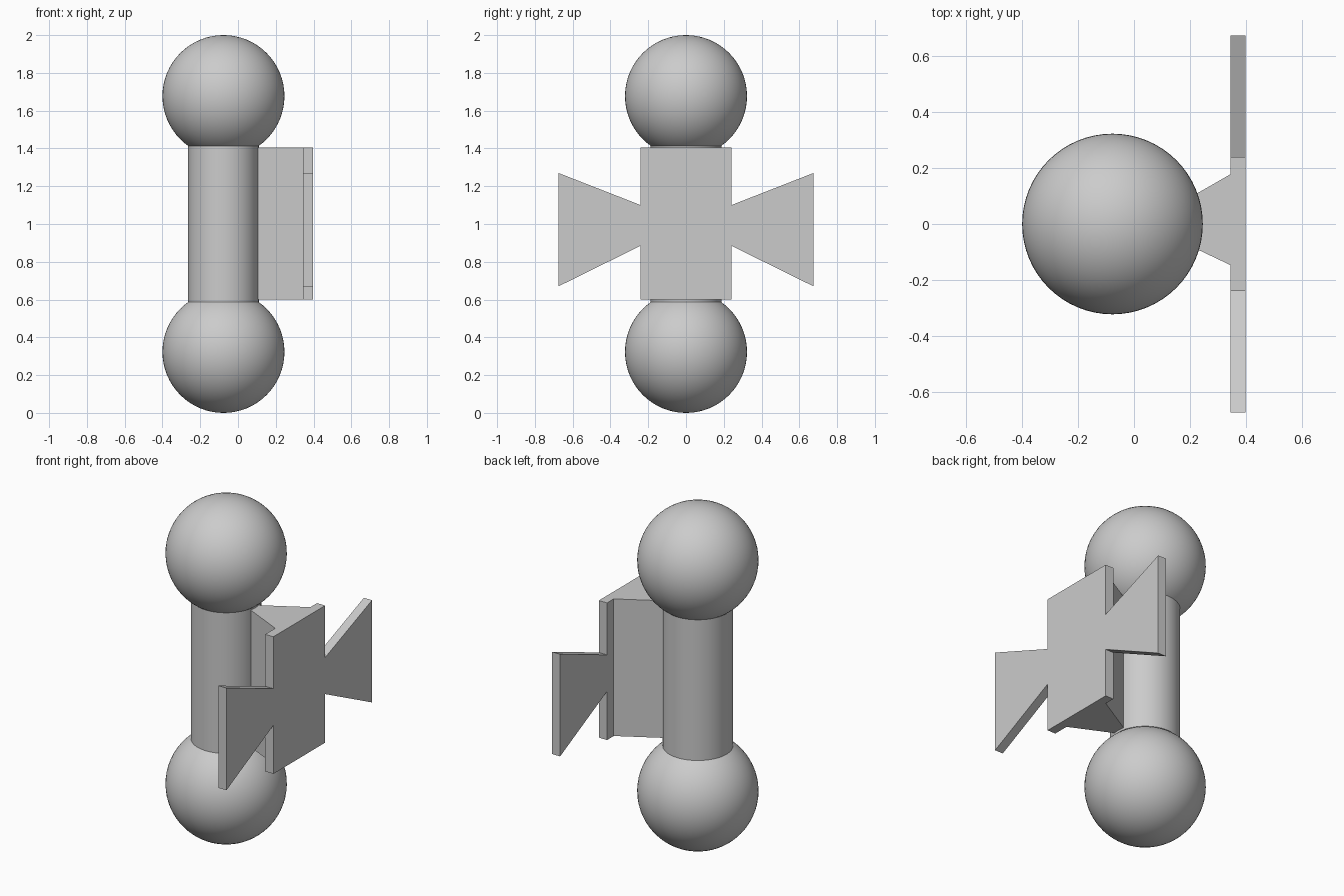
import bpy
import bmesh
from mathutils import Vector

if "Cube" in bpy.data.objects:
    bpy.data.objects.remove(bpy.data.objects["Cube"], do_unlink=True)

# Single plain grey finish
grey = bpy.data.materials.new("plain_grey")
grey.use_nodes = True
colour = (0.6, 0.6, 0.6, 1)
grey.diffuse_color = colour
grey.node_tree.nodes["Principled BSDF"].inputs["Base Color"].default_value = colour

AXIS_X = -0.077
BALL_R = 0.323
PLATE_BACK, PLATE_FRONT = 0.345, 0.398
LOW, HIGH = 0.6, 1.405


def finish(name):
    obj = bpy.context.object
    obj.name = name
    obj.data.materials.append(grey)
    bpy.ops.object.shade_smooth_by_angle()


def prism(name, outline, depth):
    """Extrude a closed outline along the depth vector."""
    bm = bmesh.new()
    face = bm.faces.new([bm.verts.new(p) for p in outline])
    new = bmesh.ops.extrude_face_region(bm, geom=[face], use_keep_orig=True)
    verts = [g for g in new["geom"] if isinstance(g, bmesh.types.BMVert)]
    bmesh.ops.translate(bm, verts=verts, vec=Vector(depth))
    bmesh.ops.recalc_face_normals(bm, faces=bm.faces)
    mesh = bpy.data.meshes.new(name)
    bm.to_mesh(mesh)
    bm.free()
    obj = bpy.data.objects.new(name, mesh)
    bpy.context.collection.objects.link(obj)
    mesh.materials.append(grey)


# Balls at both ends of the post
for name, z in (("lower_ball", BALL_R), ("upper_ball", 2 - BALL_R)):
    bpy.ops.mesh.primitive_uv_sphere_add(
        segments=64, ring_count=32, radius=BALL_R, location=(AXIS_X, 0, z))
    finish(name)

# Round post
bpy.ops.mesh.primitive_cylinder_add(
    vertices=64, radius=0.187, depth=0.83, location=(AXIS_X, 0, 1.003))
finish("post")

# Wedge joining the post to the plate
prism("wedge", [(0.035, 0, LOW), (PLATE_BACK, -0.147, LOW),
                (PLATE_BACK, 0.178, LOW)], (0, 0, HIGH - LOW))

# Upright plate and its two flared wings
thickness = (PLATE_FRONT - PLATE_BACK, 0, 0)
prism("plate", [(PLATE_BACK, y, z) for y, z in
                ((-0.24, LOW), (0.24, LOW), (0.24, HIGH), (-0.24, HIGH))],
      thickness)
for name, side in (("front_wing", -1), ("back_wing", 1)):
    prism(name, [(PLATE_BACK, side * y, z) for y, z in
                 ((0.24, 0.885), (0.675, 0.67), (0.675, 1.27), (0.24, 1.1))],
          thickness)
